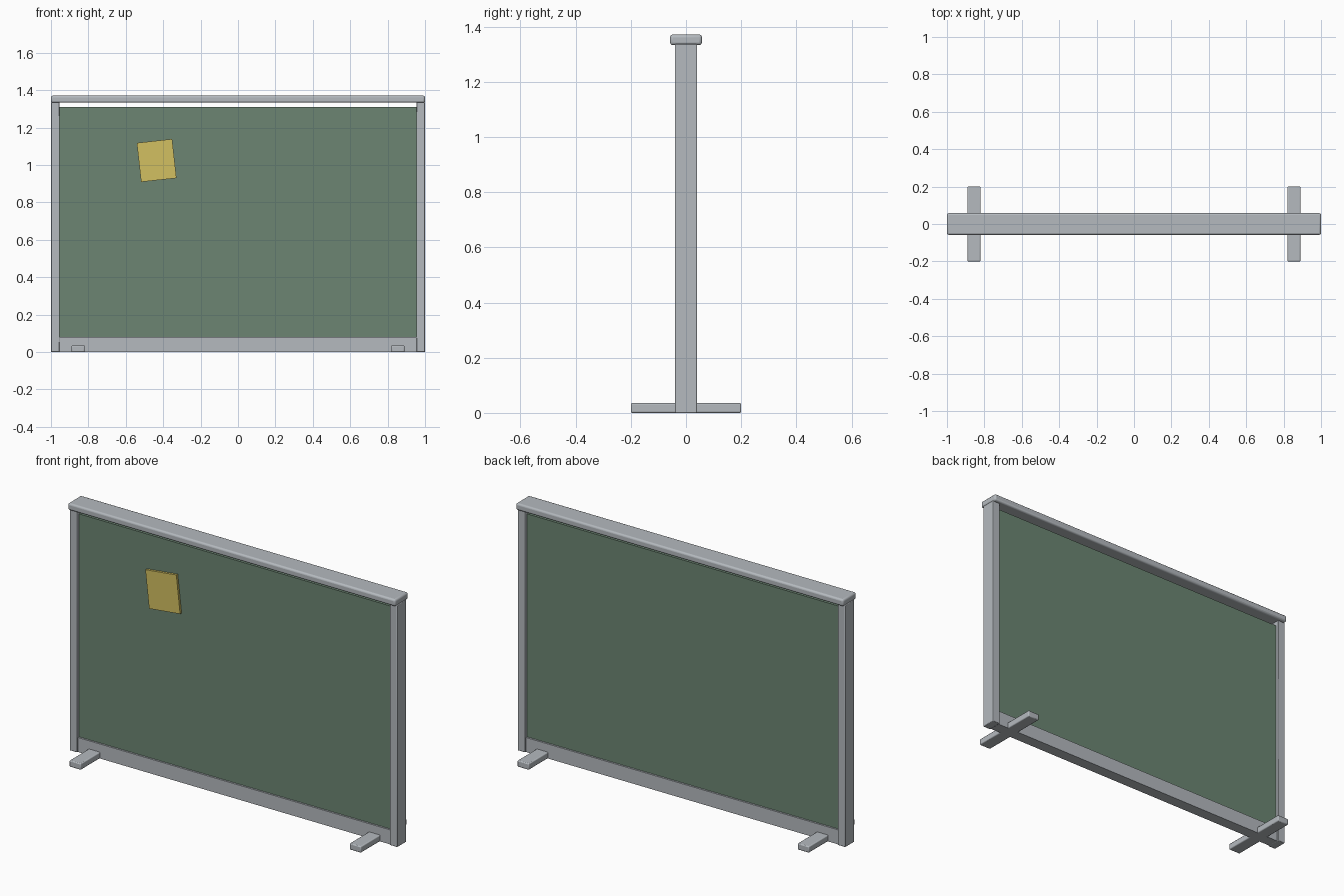
import bpy
import math

cube = bpy.data.objects.get("Cube")
if cube:
    bpy.data.objects.remove(cube, do_unlink=True)


def material(name, rgb):
    mat = bpy.data.materials.new(name)
    mat.use_nodes = True
    color = (*rgb, 1)
    mat.diffuse_color = color
    mat.node_tree.nodes["Principled BSDF"].inputs["Base Color"].default_value = color
    return mat


metal = material("brushed grey", (0.46, 0.49, 0.52))
green = material("board green", (0.15, 0.235, 0.17))
yellow = material("paper yellow", (0.65, 0.53, 0.12))


def box(name, center, size, mat, bevel=0.0, segments=2, tilt=0.0):
    """Box with scale baked in, optional rounded edges and tilt about y."""
    bpy.ops.mesh.primitive_cube_add(size=1, location=center)
    obj = bpy.context.object
    obj.name = name
    obj.scale = size
    bpy.ops.object.transform_apply(location=False, rotation=False, scale=True)
    obj.rotation_euler.y = tilt
    obj.data.materials.append(mat)
    if bevel:
        mod = obj.modifiers.new("rounded edges", "BEVEL")
        mod.width = bevel
        mod.segments = segments
        bpy.ops.object.shade_smooth_by_angle(angle=math.radians(40))
    return obj


# Frame: cap rail, bottom rail
box("top_rail", (0, 0, 1.352), (2.0, 0.116, 0.038), metal, 0.010, 3)
box("bottom_rail", (0, 0, 0.04), (1.91, 0.064, 0.08), metal)

# Posts and feet, one per side
for side, x in (("right", -1), ("left", 1)):
    box(side + "_post", (x * 0.977, 0, 0.668), (0.046, 0.08, 1.336), metal, 0.003)
    box(side + "_foot", (x * 0.855, 0, 0.0175), (0.07, 0.4, 0.035), metal, 0.005)

# Board, leaving a slim gap below the cap rail
box("board_panel", (0, 0, 0.69), (1.908, 0.044, 1.24), green)

# Paper note pinned on the front
box("paper_note", (-0.435, -0.028, 1.024), (0.19, 0.014, 0.21), yellow,
    tilt=-math.radians(6.3))
